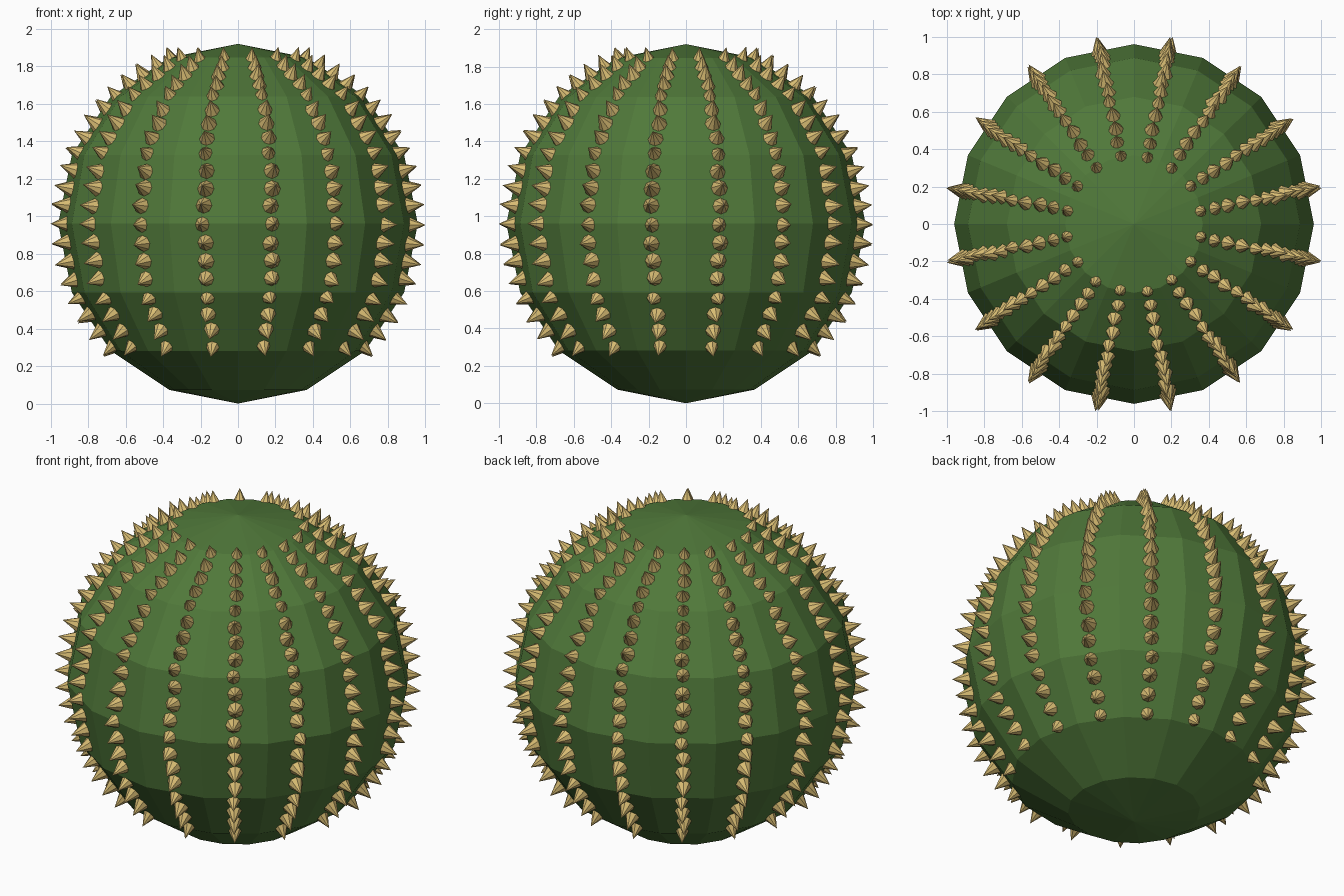
import bpy, bmesh, math, random
from mathutils import Vector, Matrix

if "Cube" in bpy.data.objects:
    bpy.data.objects.remove(bpy.data.objects["Cube"])

random.seed(4)
R = 0.96                      # body radius
COLS, PER_COL = 16, 20        # spine columns, spines in each
CENTRE = Vector((0, 0, R))


def material(name, rgb):
    m = bpy.data.materials.new(name)
    m.diffuse_color = (*rgb, 1)
    m.use_nodes = True
    m.node_tree.nodes["Principled BSDF"].inputs["Base Color"].default_value = m.diffuse_color
    return m


def add_object(name, bm, mat):
    me = bpy.data.meshes.new(name)
    bm.to_mesh(me)
    bm.free()
    me.materials.append(mat)
    ob = bpy.data.objects.new(name, me)
    bpy.context.collection.objects.link(ob)
    return ob


green = material("cactus green", (0.08, 0.19, 0.042))
straw = material("spine straw", (0.68, 0.50, 0.17))

# Low-poly globe body
bm = bmesh.new()
bmesh.ops.create_uvsphere(bm, u_segments=16, v_segments=8, radius=R,
                          matrix=Matrix.Translation(CENTRE))
add_object("cactus_body", bm, green)

# Columns of cone spines pointing outward along the middle of each face strip
BASE, TIP = 0.925, 1.02
bm = bmesh.new()
for c in range(COLS):
    for i in range(PER_COL):
        t = i / (PER_COL - 1)
        t = (t + 0.12 * t * t) / 1.12          # spacing widens downwards
        polar = math.radians(22.5 + 111.5 * t + random.uniform(-0.3, 0.3))
        az = math.radians((c + 0.5) * 360 / COLS + random.uniform(-0.5, 0.5))
        d = Vector((math.sin(polar) * math.cos(az),
                    math.sin(polar) * math.sin(az), math.cos(polar)))
        rot = d.to_track_quat('Z', 'Y').to_matrix().to_4x4()
        bmesh.ops.create_cone(
            bm, cap_ends=True, segments=8, radius1=0.045, radius2=0,
            depth=TIP - BASE,
            matrix=Matrix.Translation(CENTRE + d * (BASE + TIP) / 2) @ rot)
add_object("spines", bm, straw)
